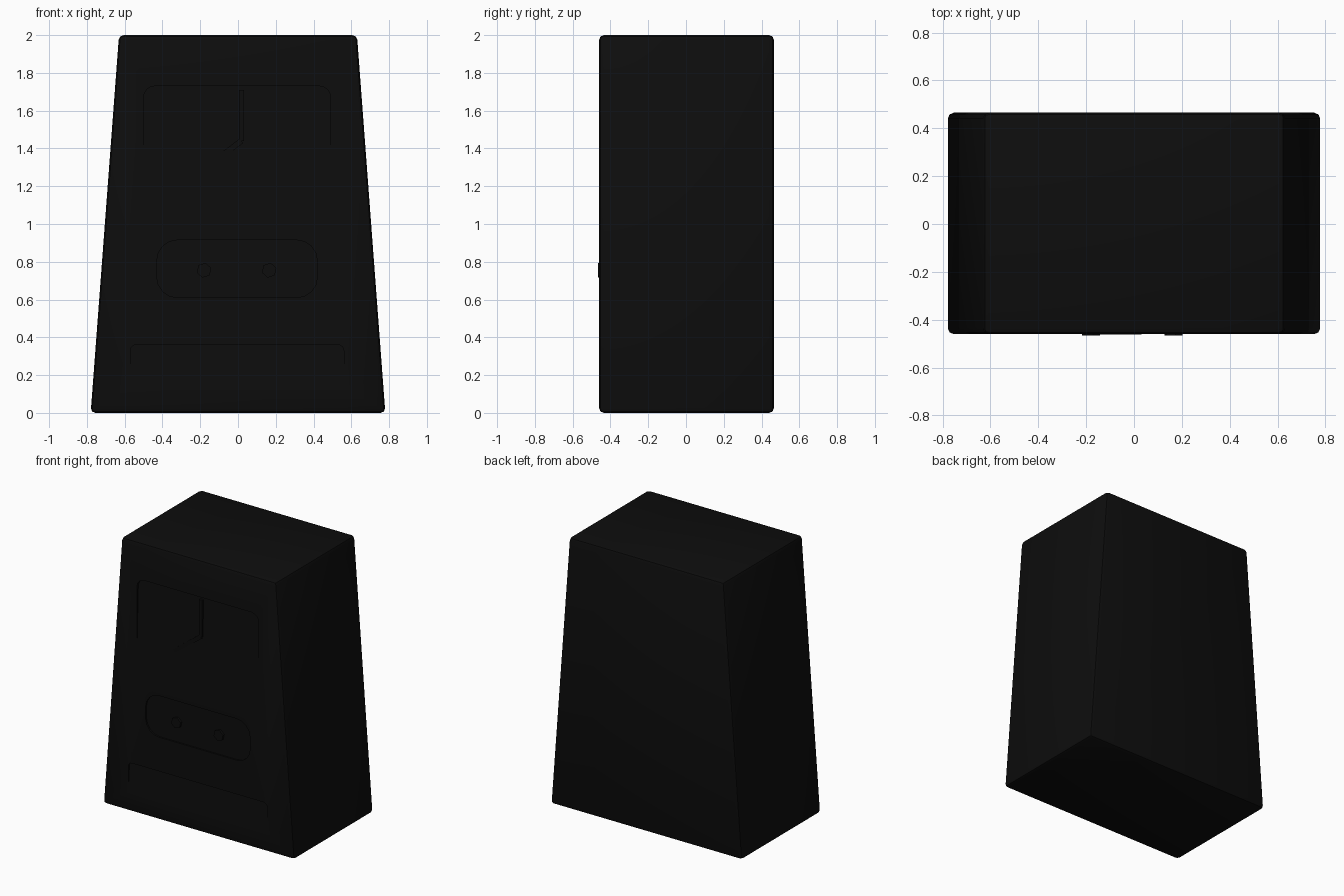
import bpy, bmesh, math

if "Cube" in bpy.data.objects:
    bpy.data.objects.remove(bpy.data.objects["Cube"])

FRONT = -0.46

black = bpy.data.materials.new("black")
black.diffuse_color = (0.004, 0.004, 0.004, 1)
black.use_nodes = True
black.node_tree.nodes["Principled BSDF"].inputs["Base Color"].default_value = black.diffuse_color


def mesh_object(name, bm):
    bmesh.ops.recalc_face_normals(bm, faces=bm.faces)
    me = bpy.data.meshes.new(name)
    bm.to_mesh(me)
    bm.free()
    ob = bpy.data.objects.new(name, me)
    bpy.context.collection.objects.link(ob)
    me.materials.append(black)
    return ob


def apply_modifier(ob, mod):
    bpy.context.view_layer.objects.active = ob
    bpy.ops.object.modifier_apply(modifier=mod.name)


def prism(name, outline, front, back):
    """Extrude an x/z outline along y; front and back give y for a height."""
    bm = bmesh.new()
    a = [bm.verts.new((x, front(z), z)) for x, z in outline]
    b = [bm.verts.new((x, back(z), z)) for x, z in outline]
    bm.faces.new(a)
    bm.faces.new(b[::-1])
    n = len(a)
    for i in range(n):
        bm.faces.new((a[i], b[i], b[(i + 1) % n], a[(i + 1) % n]))
    return mesh_object(name, bm)


def rounded(x0, x1, z0, z1, r, steps=4):
    pts = []
    corners = ((x1 - r, z1 - r), (x0 + r, z1 - r), (x0 + r, z0 + r), (x1 - r, z0 + r))
    for k, (cx, cz) in enumerate(corners):
        for s in range(steps + 1):
            t = math.pi / 2 * (k + s / steps)
            pts.append((cx + r * math.cos(t), cz + r * math.sin(t)))
    return pts


# Tapered cabinet with softened edges
body = prism("cabinet", [(-0.78, 0), (0.78, 0), (0.63, 2), (-0.63, 2)],
             lambda z: FRONT, lambda z: 0.465)
bev = body.modifiers.new("edge", 'BEVEL')
bev.width = 0.025
bev.segments = 2
apply_modifier(body, bev)


# Front recesses: deepest at the top, fading out towards the bottom
def recess(outline, fade_z, top_z, depth, end_depth=-0.005):
    def floor(z):
        return FRONT + end_depth + (depth - end_depth) * (z - fade_z) / (top_z - fade_z)
    cut = prism("recess_cutter", outline, lambda z: FRONT - 0.1, floor)
    cut.hide_render = True
    mod = body.modifiers.new("recess", 'BOOLEAN')
    mod.operation = 'DIFFERENCE'
    mod.solver = 'EXACT'
    mod.object = cut
    apply_modifier(body, mod)
    bpy.data.objects.remove(cut)


recess(rounded(-0.5, 0.49, 1.02, 1.73, 0.06), 1.02, 1.73, 0.018)
recess(rounded(-0.43, 0.42, 0.61, 0.915, 0.11), 0.61, 0.915, 0.012, 0.012)
recess(rounded(-0.57, 0.56, 0.07, 0.36, 0.03), 0.07, 0.36, 0.015)


# Dial hands
def hand(name, p, q, w):
    dx, dz = q[0] - p[0], q[1] - p[1]
    l = math.hypot(dx, dz)
    nx, nz = -dz / l * w / 2, dx / l * w / 2
    pts = [(p[0] + nx, p[1] + nz), (q[0] + nx, q[1] + nz),
           (q[0] - nx, q[1] - nz), (p[0] - nx, p[1] - nz)]
    prism(name, pts, lambda z: FRONT - 0.001, lambda z: FRONT + 0.03)


hand("long_hand", (0.018, 1.71), (0.018, 1.44), 0.025)
hand("short_hand", (0.018, 1.44), (-0.2, 1.275), 0.03)

# Two small winding pegs
for side, x in (("left", -0.18), ("right", 0.165)):
    pts = [(x + 0.04 * math.cos(i * math.pi / 3 + 0.3),
            0.755 + 0.04 * math.sin(i * math.pi / 3 + 0.3)) for i in range(6)]
    prism(side + "_peg", pts, lambda z: FRONT - 0.005, lambda z: FRONT + 0.03)

# Smooth shading with crisp edges
bpy.ops.object.select_all(action='DESELECT')
body.select_set(True)
bpy.context.view_layer.objects.active = body
bpy.ops.object.shade_smooth_by_angle(angle=math.radians(35))
